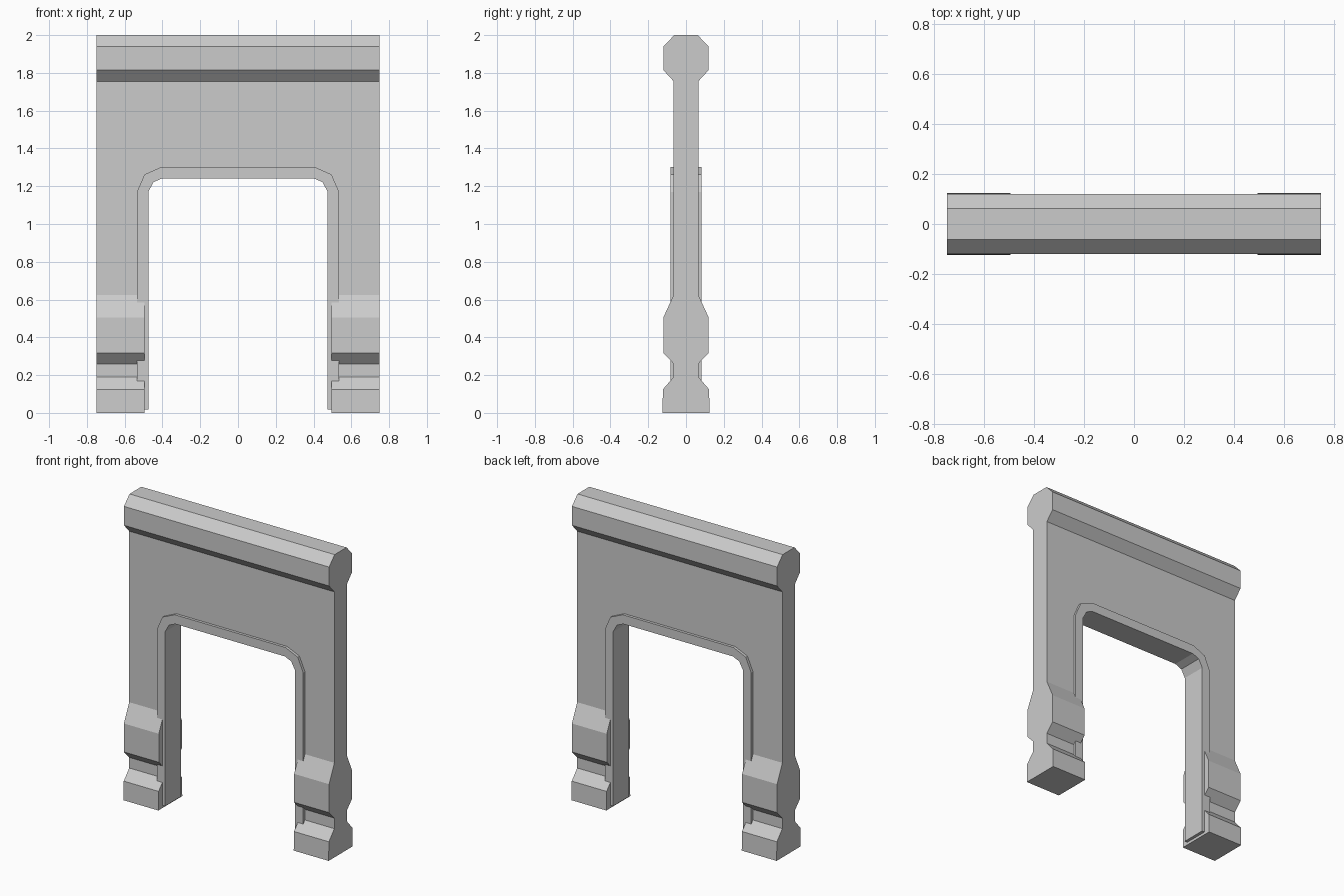
import bpy
import bmesh

cube = bpy.data.objects.get("Cube")
if cube:
    bpy.data.objects.remove(cube, do_unlink=True)

stone = bpy.data.materials.new("light_grey_stone")
stone.use_nodes = True
grey = (0.6, 0.6, 0.6, 1)
stone.diffuse_color = grey
stone.node_tree.nodes["Principled BSDF"].inputs["Base Color"].default_value = grey


def prism(name, outline, offset):
    """Extrude a closed 3D outline along an offset vector into a solid."""
    bm = bmesh.new()
    face = bm.faces.new([bm.verts.new(p) for p in outline])
    result = bmesh.ops.extrude_face_region(bm, geom=[face])
    moved = [v for v in result["geom"] if isinstance(v, bmesh.types.BMVert)]
    bmesh.ops.translate(bm, verts=moved, vec=offset)
    bmesh.ops.recalc_face_normals(bm, faces=bm.faces)
    mesh = bpy.data.meshes.new(name)
    bm.to_mesh(mesh)
    bm.free()
    mesh.materials.append(stone)
    obj = bpy.data.objects.new(name, mesh)
    bpy.context.collection.objects.link(obj)
    return obj


def mirrored(points):
    """Close a half outline by mirroring its first coordinate."""
    return points + [(-a, z) for a, z in reversed(points)]


# Wall: moulded cross-section (half depth, height) run along the width
half_section = [(0.125, 0), (0.122, 0.125), (0.065, 0.19), (0.065, 0.26),
                (0.12, 0.317), (0.12, 0.505), (0.065, 0.625), (0.065, 1.755),
                (0.12, 1.815), (0.12, 1.94), (0.062, 2)]
wall = prism("wall", [(-0.75, y, z) for y, z in mirrored(half_section)], (1.5, 0, 0))

# Doorway opening, slightly wider than the inner edge of the frame
opening = [(0.495, -0.1), (0.495, 1.175), (0.46, 1.235), (0.402, 1.26)]
cutter = prism("doorway_cutter", [(x, -0.3, z) for x, z in mirrored(opening)], (0, 0.6, 0))
cutter.hide_render = True
cutter.hide_viewport = True
cut = wall.modifiers.new("doorway", "BOOLEAN")
cut.operation = "DIFFERENCE"
cut.solver = "EXACT"
cut.object = cutter

# Door frame: raised band following the opening with chamfered corners
outer = [(0.535, 0.018), (0.535, 1.17), (0.495, 1.262), (0.405, 1.302)]
inner = [(0.475, 0.018), (0.475, 1.17), (0.447, 1.222), (0.4, 1.242)]
band = mirrored(outer) + mirrored(inner)[::-1]
prism("door_frame", [(x, -0.083, z) for x, z in band], (0, 0.166, 0))
